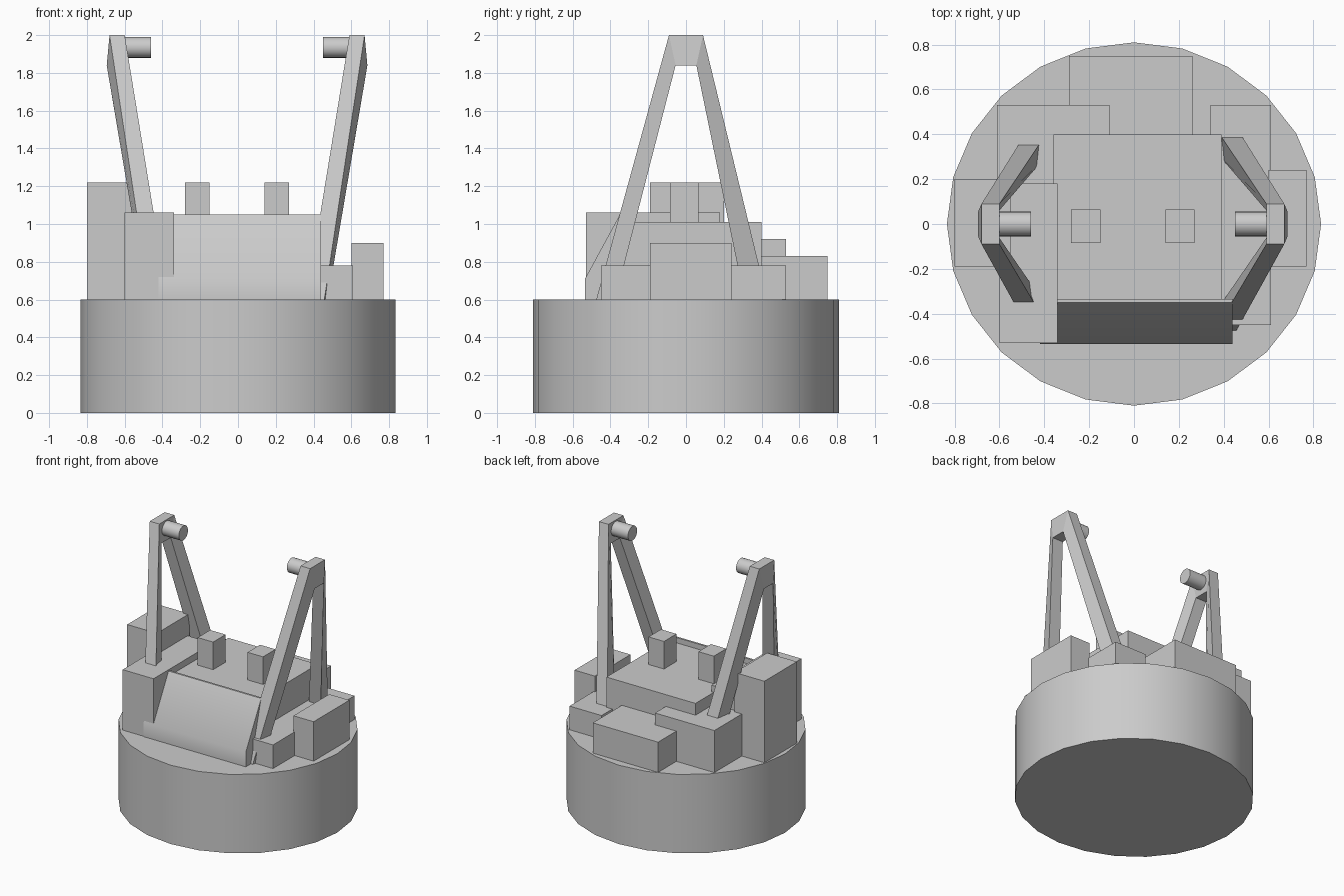
import bpy

cube = bpy.data.objects.get("Cube")
if cube:
    bpy.data.objects.remove(cube, do_unlink=True)

grey = bpy.data.materials.new("plain grey")
grey.use_nodes = True
GREY = (0.6, 0.6, 0.6, 1)
grey.diffuse_color = GREY
grey.node_tree.nodes["Principled BSDF"].inputs["Base Color"].default_value = GREY

DECK = 0.6   # top of the round base
AXIS = -0.005  # mirror line of the two frames


def mesh_object(name, verts, faces):
    mesh = bpy.data.meshes.new(name)
    mesh.from_pydata(verts, [], faces)
    mesh.materials.append(grey)
    obj = bpy.data.objects.new(name, mesh)
    bpy.context.collection.objects.link(obj)
    bpy.ops.object.select_all(action='DESELECT')
    obj.select_set(True)
    bpy.context.view_layer.objects.active = obj
    bpy.ops.object.mode_set(mode='EDIT')
    bpy.ops.mesh.select_all(action='SELECT')
    bpy.ops.mesh.normals_make_consistent(inside=False)
    bpy.ops.object.mode_set(mode='OBJECT')
    return obj


def prism(name, near, far, caps=None):
    """Join two matching outlines; caps lists the end faces."""
    n = len(near)
    caps = caps or [list(range(n))]
    faces = [list(c) for c in caps] + [[i + n for i in c] for c in caps]
    faces += [[i, (i + 1) % n, (i + 1) % n + n, i + n] for i in range(n)]
    return mesh_object(name, near + far, faces)


def box(name, x0, x1, y0, y1, top, bottom=DECK):
    ring = [(x0, y0), (x1, y0), (x1, y1), (x0, y1)]
    return prism(name, [(x, y, bottom) for x, y in ring], [(x, y, top) for x, y in ring])


def cylinder(name, sides, radius, depth, location, rotation=(0, 0, 0), stretch=1):
    bpy.ops.mesh.primitive_cylinder_add(vertices=sides, radius=radius, depth=depth,
                                        location=location, rotation=rotation)
    obj = bpy.context.object
    obj.name = name
    obj.scale.x = stretch
    obj.data.materials.append(grey)
    bpy.ops.object.transform_apply(location=False, rotation=True, scale=True)
    # turn the rim vertices onto the axes
    bpy.ops.object.shade_smooth_by_angle()
    return obj


# Round base
cylinder("round_base", 24, 0.81, DECK, (0, 0, DECK / 2), stretch=1.03)

# Blocks on the deck
box("main_block", -0.36, 0.39, -0.34, 0.40, 1.01)
box("tall_side_block", -0.80, -0.55, -0.19, 0.20, 1.22)
box("long_side_block", -0.60, -0.34, -0.53, 0.18, 1.06)
box("low_side_block", 0.34, 0.61, -0.45, 0.53, 0.78)
box("outer_side_block", 0.60, 0.77, -0.19, 0.24, 0.90)
box("rear_corner_block", -0.61, -0.11, 0.10, 0.53, 0.92)
box("rear_block", -0.29, 0.26, 0.35, 0.75, 0.83)
for name, x in (("post_right", -0.28), ("post_left", 0.14)):
    box(name, x, x + 0.13, -0.085, 0.065, 1.22, 1.0)

# Sloping front panel
slope = [(-0.535, DECK), (-0.535, 0.71), (-0.35, 1.05), (-0.335, 1.05), (-0.335, DECK)]
panel = prism("front_panel", [(-0.42, y, z) for y, z in slope], [(0.44, y, z) for y, z in slope])
bpy.ops.object.shade_smooth_by_angle()

# Leaning A-frames: each corner is y, z, outer x, inner x
frame = [(-0.475, DECK, 0.462, 0.367), (-0.09, 2, 0.675, 0.595),
         (0.09, 2, 0.675, 0.595), (0.43, DECK, 0.462, 0.367),
         (0.31, DECK, 0.48, 0.38), (0.055, 1.84, 0.69, 0.60),
         (-0.055, 1.84, 0.69, 0.60), (-0.375, DECK, 0.48, 0.38)]
caps = [[0, 1, 6, 7], [1, 2, 5, 6], [2, 3, 4, 5]]
for side, sign in (("left", 1), ("right", -1)):
    prism("frame_" + side,
          [(AXIS + sign * xo, y, z) for y, z, xo, xi in frame],
          [(AXIS + sign * xi, y, z) for y, z, xo, xi in frame], caps)
    # Pin at the top of the frame
    cylinder("pin_" + side, 24, 0.055, 0.17, (AXIS + sign * 0.54, 0, 1.935), (0, 1.5708, 0))
